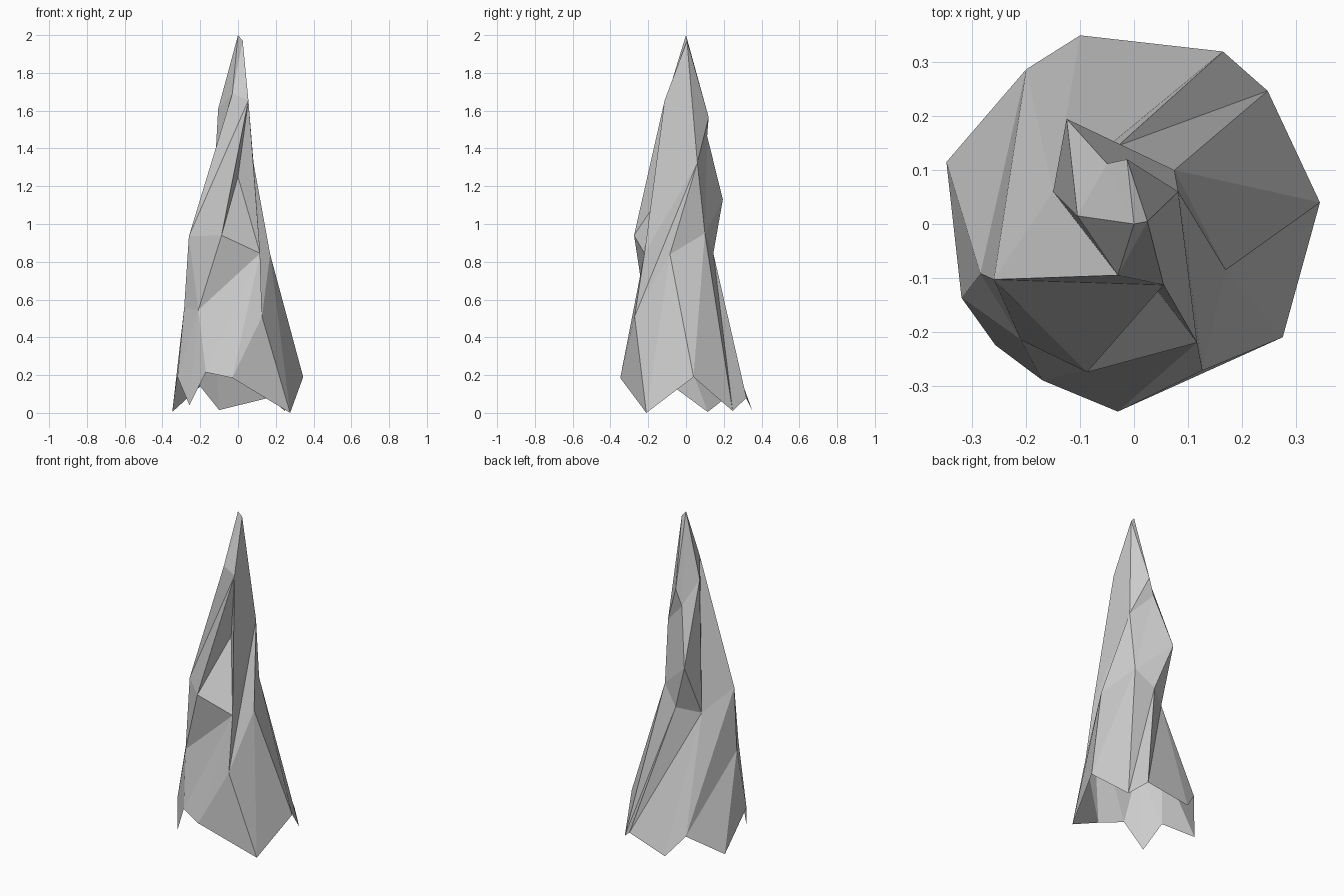
import bpy

if "Cube" in bpy.data.objects:
    bpy.data.objects.remove(bpy.data.objects["Cube"])

# Corners that belong to more than one ring of the spike
L = (-.26, -.103, .935)
U, V, X = (-.03, -.095, 1.69), (-.105, .015, 1.61), (-.05, .112, 1.465)
Y, T, M = (.082, .06, 1.325), (.055, -.113, 1.655), (-.125, .195, 1.13)
Q, R = (0, -.067, 1.25), (-.087, -.275, .94)

# Rings of corners, from the jagged open foot to the tip
foot = [(-.348, .115, .005), (-.2, .287, .14), (-.1, .35, .015), (.165, .32, .08),
        (.248, .247, .01), (.345, .04, .19), (.276, -.21, 0), (-.03, -.348, .185),
        (-.17, -.29, .215), (-.257, -.225, .04), (-.32, -.137, .19)]
skirt = [(-.285, -.092, .555), L, (-.15, .06, .81), (-.03, .145, .845), (.075, .1, .95),
         (.17, -.085, .84), (.127, -.272, .51), (.117, -.22, .845), (-.21, -.215, .545)]
shoulder = [U, V, M, X, Y, T, Q, R, L]
neck = [U, V, X, Y, T]
tip = [(0, 0, 2), (-.013, .12, 1.565), (.025, .005, 1.97)]

verts, faces = [], []


def vert(p):
    if p not in verts:
        verts.append(p)
    return verts.index(p)


def tri(*pts):
    if len(set(pts)) == 3:
        faces.append([vert(p) for p in pts])


def stitch(low, high, steps):
    """Zip two rings with triangles: 0 advances the low ring, 1 the high ring."""
    i = j = 0
    for s in steps:
        a, b = low[i % len(low)], high[j % len(high)]
        if s == "0":
            i += 1
            tri(a, b, low[i % len(low)])
        else:
            j += 1
            tri(a, b, high[j % len(high)])


# Facet bands
stitch(foot, skirt, "01100101010101010010")
stitch(skirt[1:] + skirt[:1], shoulder, "011001100011101001")
stitch(neck, tip, "00101001")

# Facets around the back bulge and the front notch, then the tip
tri(M, V, X)
for a, b in ((Q, R), (R, L), (L, U)):
    tri(a, T, b)
tri(tip[0], tip[2], tip[1])

mesh = bpy.data.meshes.new("rock_spike")
mesh.from_pydata(verts, [], faces)
mesh.update()
spike = bpy.data.objects.new("rock_spike", mesh)
bpy.context.collection.objects.link(spike)
